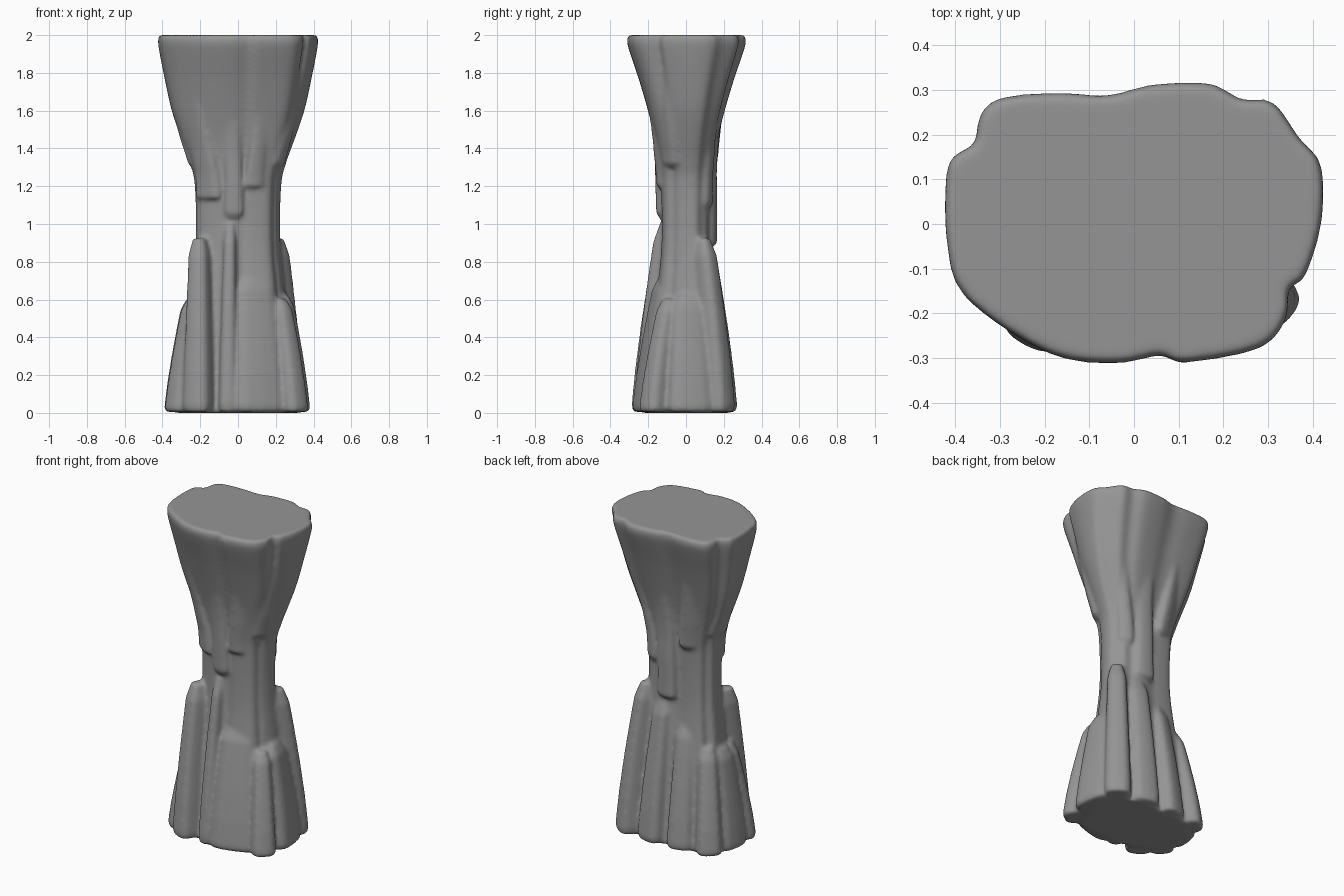
import bpy, bmesh
from math import cos, sin, pi, copysign
from mathutils import Vector
from mathutils.geometry import interpolate_bezier

if "Cube" in bpy.data.objects:
    bpy.data.objects.remove(bpy.data.objects["Cube"])

bm = bmesh.new()


def loft(rings):
    """Closed skin through rings of equal point count."""
    vs = [[bm.verts.new(p) for p in r] for r in rings]
    n = len(vs[0])
    faces = [bm.faces.new((a[i], a[(i + 1) % n], b[(i + 1) % n], b[i]))
             for a, b in zip(vs, vs[1:]) for i in range(n)]
    faces += [bm.faces.new(vs[0]), bm.faces.new(vs[-1])]
    bmesh.ops.recalc_face_normals(bm, faces=faces)


def smooth_curve(pts, closed, steps=4):
    """Resample points along a smooth curve."""
    n, out = len(pts), []
    p = [Vector(q).to_3d() for q in pts]
    get = (lambda i: p[i % n]) if closed else (lambda i: p[max(0, min(n - 1, i))])
    for i in range(n if closed else n - 1):
        a, b, c, d = (get(i + k) for k in (-1, 0, 1, 2))
        out += interpolate_bezier(b, b + (c - a) / 6, c - (d - b) / 6, c, steps + 1)[:-1]
    return out if closed else out + [p[-1]]


def section(centre, x, y, half_w, half_d):
    """Rounded rectangle facing outward from the oval plan at (x, y)."""
    out = Vector((x / 0.16, y / 0.08, 0)).normalized()
    side = Vector((-out.y, out.x, 0))
    return [centre + out * copysign(abs(c) ** 0.65, c) * half_d
            + side * copysign(abs(s) ** 0.65, s) * half_w
            for c, s in ((cos(i * pi / 8), sin(i * pi / 8)) for i in range(16))]


# Flared pillar: the lumpy top outline scaled in to the waist and out to the foot
outline = [(-.418, .12), (-.39, .16), (-.355, .18), (-.345, .24), (-.30, .28), (-.17, .292),
           (-.06, .286), (.04, .31), (.17, .313), (.24, .277), (.31, .272), (.37, .19),
           (.418, .13), (.418, 0), (.38, -.12), (.345, -.14), (.34, -.21), (.28, -.277),
           (.11, -.309), (.06, -.292), (-.04, -.31), (-.19, -.288), (-.375, -.165), (-.418, -.04)]
levels = smooth_curve([(.76, .72, 0), (.60, .51, .6), (.53, .42, .9), (.54, .43, 1.2),
                       (.60, .46, 1.32), (.71, .53, 1.45), (.83, .65, 1.6), (.92, .81, 1.77),
                       (1, 1, 1.95), (.99, .98, 2)], False)
plan = smooth_curve(outline, True)
loft([[(p.x * k.x, p.y * k.y, k.z) for p in plan] for k in levels])


def foot_rib(x, y, top, w, lean=0.0):
    """Rib from the ground at (x, y), leaning in to a blunt tip at the waist."""
    rings = []
    for t, tip in ((0, .9), (.04, 1), (.25, 1), (.5, 1), (.75, 1), (.9, 1), (1, .65)):
        f = t ** 1.4
        centre = Vector((x * (1 - .23 * f) + lean * f, y * (1 - .47 * f), .005 + top * t))
        rings.append(section(centre, x, y, w * (1 - .36 * t) * tip, .085 * (1 - .34 * t) * tip))
    loft(rings)


def cap_rib(x, y, tip_z, w, depth):
    """Rib following the pillar surface, thickening down to a blunt hanging tip."""
    rings = []
    for k in levels:
        if tip_z < k.z < 1.85:
            t = (1.85 - k.z) / (1.85 - tip_z)
            rings.append(section(Vector((x * k.x, y * k.y, k.z)) * 1, x, y,
                                 w * (.7 + .3 * t), .01 + (depth - .01) * min(1, t * 1.4)))
    k = min(levels, key=lambda q: abs(q.z - tip_z))
    for z, shrink in ((tip_z + .03, 1), (tip_z, .65)):
        rings.insert(0, section(Vector((x * k.x, y * k.y, z)), x, y, w * shrink, depth * shrink)) \
            if not rings or z < rings[0][0].z else None
    loft(rings)


# Foot ribs: x, y, tip height, half width
for spec in [(-.305, .02, .60, .11), (-.30, -.12, .60, .075), (-.205, -.20, .92, .08, -.045),
             (-.05, -.195, 1.0, .05), (.11, -.185, .72, .155), (.285, -.16, .60, .075),
             (.295, .02, .62, .13), (.265, .17, .92, .08), (.09, .185, .86, .09),
             (-.10, .18, .74, .085), (-.27, .16, .62, .08)]:
    foot_rib(*spec)

# Upper ribs under the cap: x, y, tip height, half width, depth
for spec in [(-.04, -.26, 1.03, .055, .05), (.15, -.255, 1.19, .055, .045),
             (-.28, -.2, 1.13, .08, .04), (.33, -.15, 1.30, .055, .04), (.07, .26, .88, .07, .055),
             (.27, .22, 1.08, .05, .045), (-.19, .25, 1.22, .065, .045), (-.38, .05, 1.3, .07, .03)]:
    cap_rib(*spec)

me = bpy.data.meshes.new("rock_pillar")
bm.to_mesh(me)
bm.free()
pillar = bpy.data.objects.new("rock_pillar", me)
bpy.context.collection.objects.link(pillar)

# Dark grey stone
stone = bpy.data.materials.new("dark_stone")
stone.diffuse_color = (0.3, 0.3, 0.3, 1)
stone.use_nodes = True
stone.node_tree.nodes["Principled BSDF"].inputs["Base Color"].default_value = stone.diffuse_color
me.materials.append(stone)

# Fuse everything into one weathered, smooth surface
fuse = pillar.modifiers.new("fuse", 'REMESH')
fuse.mode = 'VOXEL'
fuse.voxel_size = 0.01
fuse.use_smooth_shade = True
soften = pillar.modifiers.new("soften", 'SMOOTH')
soften.factor = 0.5
soften.iterations = 16
